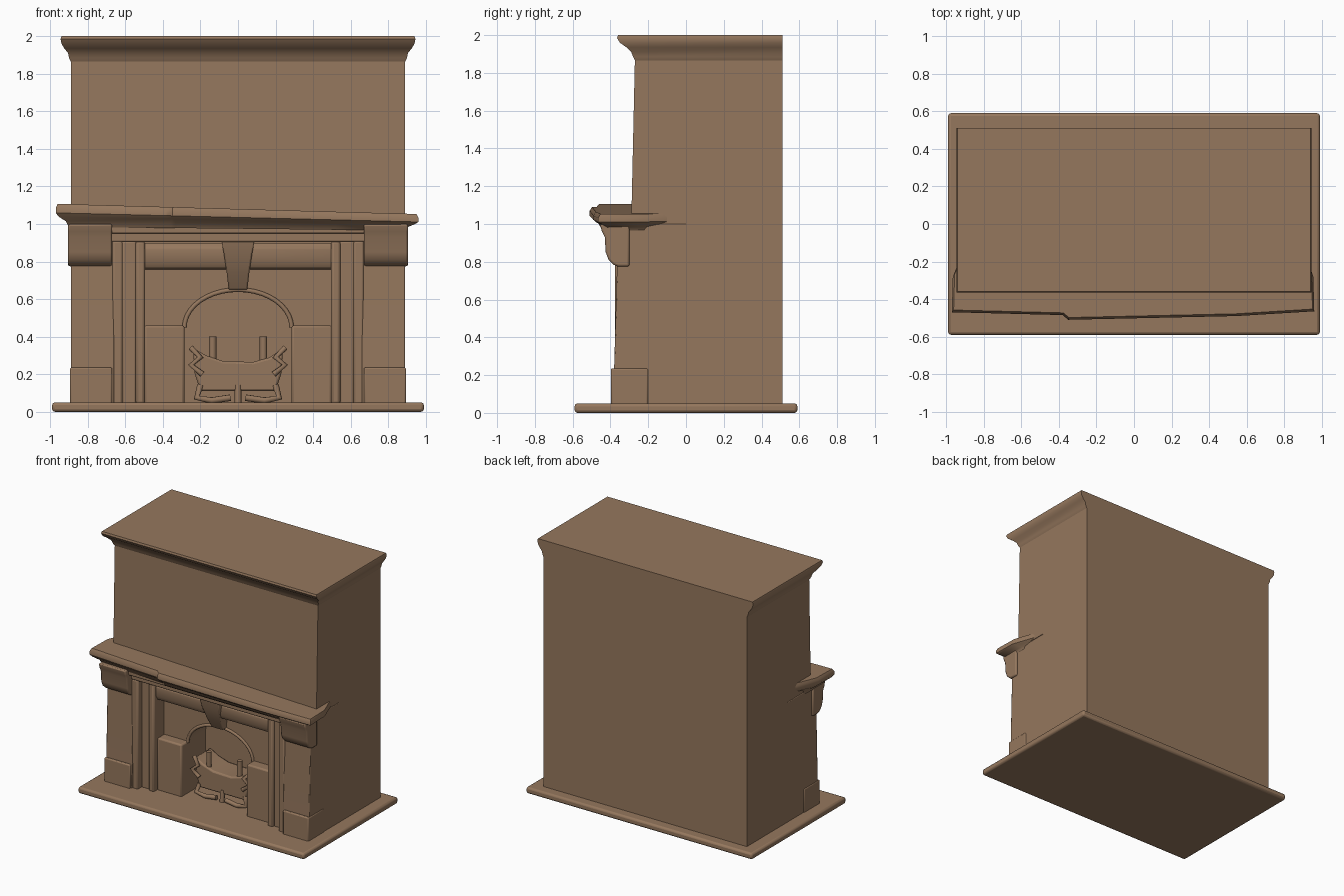
import bpy, bmesh, math
from mathutils import Vector

cube = bpy.data.objects.get("Cube")
if cube:
    bpy.data.objects.remove(cube, do_unlink=True)

BROWN = (0.30, 0.185, 0.11, 1)
mat = bpy.data.materials.new("warm brown")
mat.use_nodes = True
mat.diffuse_color = BROWN
mat.node_tree.nodes["Principled BSDF"].inputs["Base Color"].default_value = BROWN


def finish(bm, name, bevel=0.0):
    bmesh.ops.recalc_face_normals(bm, faces=bm.faces)
    me = bpy.data.meshes.new(name)
    bm.to_mesh(me)
    bm.free()
    ob = bpy.data.objects.new(name, me)
    bpy.context.collection.objects.link(ob)
    me.materials.append(mat)
    if bevel:
        mod = ob.modifiers.new("soft edges", "BEVEL")
        mod.width, mod.segments, mod.limit_method = bevel, 2, "ANGLE"
    bpy.ops.object.select_all(action="DESELECT")
    ob.select_set(True)
    bpy.context.view_layer.objects.active = ob
    bpy.ops.object.shade_smooth_by_angle(angle=math.radians(35))
    return ob


def loft(name, rings, bevel=0.0):
    """Skin a stack of closed rings and cap both ends."""
    bm = bmesh.new()
    loops = [[bm.verts.new(p) for p in ring] for ring in rings]
    n = len(loops[0])
    for a, b in zip(loops, loops[1:]):
        for i in range(n):
            j = (i + 1) % n
            bm.faces.new((a[i], a[j], b[j], b[i]))
    bm.faces.new(loops[0])
    bm.faces.new(loops[-1])
    return finish(bm, name, bevel)


def box(name, x0, x1, y0, y1, z0, z1, bevel=0.008):
    ring = ((x0, y0), (x1, y0), (x1, y1), (x0, y1))
    return loft(name, [[(x, y, z) for x, y in ring] for z in (z0, z1)], bevel)


def prism_x(name, profile, x0, x1, bevel=0.006):
    return loft(name, [[(x, y, z) for y, z in profile] for x in (x0, x1)], bevel)


def prism_y(name, profile, y0, y1, bevel=0.006):
    return loft(name, [[(x, y, z) for x, z in profile] for y in (y0, y1)], bevel)


def rod(name, points, radius):
    """Round bar swept along a path."""
    cu = bpy.data.curves.new(name, "CURVE")
    cu.dimensions, cu.bevel_depth, cu.bevel_resolution = "3D", radius, 2
    cu.use_fill_caps = True
    sp = cu.splines.new("POLY")
    sp.points.add(len(points) - 1)
    for p, co in zip(sp.points, points):
        p.co = (*co, 1)
    cu.materials.append(mat)
    ob = bpy.data.objects.new(name, cu)
    bpy.context.collection.objects.link(ob)
    return ob


BACK = 0.51

# hearth slab
box("hearth_slab", -0.99, 0.99, -0.59, 0.59, 0, 0.05, 0.015)

# chimney breast, leaning back slightly, and the solid rear below it
prism_x("chimney_breast", [(-0.29, 1.0), (BACK, 1.0), (BACK, 1.9), (-0.27, 1.9)], -0.89, 0.89, 0)
box("rear_body", -0.89, 0.89, 0.0, BACK, 0.04, 1.0, 0)

# crown moulding: half width, front and height of each ring
crown = [(0.89, -0.27, 1.865), (0.9, -0.28, 1.885), (0.905, -0.29, 1.91), (0.925, -0.315, 1.935),
         (0.94, -0.35, 1.96), (0.945, -0.365, 1.985), (0.94, -0.36, 2.0)]
loft("crown_moulding", [[(-w, f, z), (w, f, z), (w, BACK, z), (-w, BACK, z)] for w, f, z in crown])

# mantel shelf: uneven front edge, fading into the sides, sinking to the left
plan = [(-0.97, -0.47), (-0.38, -0.485), (-0.35, -0.51), (0.55, -0.49), (0.96, -0.465),
        (0.955, -0.28), (0.89, -0.1), (-0.89, -0.1), (-0.965, -0.28)]


def shelf_ring(scale, push, z, slope):
    return [(x * scale, min(y + push, -0.1), z - slope * x) for x, y in plan]


loft("mantel_shelf", [shelf_ring(0.93, 0.06, 0.975, 0.01), shelf_ring(0.945, 0.045, 1.0, 0.015),
                      shelf_ring(0.985, 0.015, 1.02, 0.02), shelf_ring(1, 0, 1.035, 0.025),
                      shelf_ring(1, 0, 1.06, 0.028), shelf_ring(0.99, 0.012, 1.08, 0.028)])

# fascia under the shelf, in two steps
box("upper_fascia", -0.68, 0.68, -0.41, 0.0, 0.95, 1.0)
box("lower_fascia", -0.68, 0.68, -0.375, 0.0, 0.905, 0.96)

# side piers with scrolled brackets, and stepped jambs inside them
bracket = [(-0.3, 1.0), (-0.455, 1.0), (-0.445, 0.96), (-0.43, 0.93), (-0.425, 0.85),
           (-0.41, 0.81), (-0.385, 0.785), (-0.36, 0.775), (-0.3, 0.775)]
pier = [(0.01, 0.04), (-0.385, 0.04), (-0.38, 0.25), (-0.365, 0.78), (-0.365, 1.0), (0.01, 1.0)]
for side, s in (("left", 1), ("right", -1)):
    prism_x(side + "_pier", pier, s * 0.66, s * 0.89)
    box(side + "_plinth", *sorted((s * 0.67, s * 0.895)), -0.398, -0.2, 0.04, 0.235)
    prism_x(side + "_bracket", bracket, s * 0.67, s * 0.905, 0.01)
    box(side + "_outer_jamb", *sorted((s * 0.615, s * 0.67)), -0.375, 0.0, 0.04, 0.91, 0.012)
    box(side + "_middle_jamb", *sorted((s * 0.54, s * 0.62)), -0.325, 0.0, 0.04, 0.91, 0.012)
    box(side + "_inner_jamb", *sorted((s * 0.495, s * 0.545)), -0.345, 0.0, 0.04, 0.91, 0.015)
    box(side + "_hob_block", *sorted((s * 0.285, s * 0.5)), -0.3, 0.0, 0.04, 0.46, 0.012)

# back panel with the arched firebox opening
arch = [(0.285 * math.cos(t), 0.45 + 0.2 * math.sin(t))
        for t in (math.pi * i / 20 for i in range(21))]
panel = [(0.285, 0.04), *arch, (-0.285, 0.04), (-0.5, 0.04), (-0.5, 0.92), (0.5, 0.92), (0.5, 0.04)]
prism_y("arched_panel", panel, -0.22, 0.01, 0)

# raised rim along the arch
rod("arch_rim", [(x, -0.22, z) for x, z in arch], 0.012)

# rounded frieze with a tapered keystone
frieze = [(-0.2, 0.9), (-0.3, 0.9), (-0.32, 0.87), (-0.32, 0.8), (-0.3, 0.765), (-0.2, 0.755)]
prism_x("frieze", frieze, -0.5, 0.5)
loft("keystone", [[(-w, f, z), (w, f, z), (w, -0.15, z), (-w, -0.15, z)]
                  for w, f, z in ((0.05, -0.26, 0.65), (0.06, -0.31, 0.74),
                                  (0.075, -0.35, 0.84), (0.09, -0.365, 0.92))], 0.008)

# fire basket with a sagging top edge
basket = [(-0.2, 0.11), (0.2, 0.11), (0.23, 0.2), (0.24, 0.34), (0.17, 0.29), (0.08, 0.265),
          (-0.08, 0.27), (-0.17, 0.3), (-0.24, 0.34), (-0.23, 0.2)]
prism_y("fire_basket", basket, -0.2, 0.0, 0.012)
rod("basket_centre_leg", [(0, -0.19, 0.14), (0, -0.2, 0.045)], 0.018)
for side, s in (("left", 1), ("right", -1)):
    rod(side + "_basket_foot", [(s * 0.2, -0.19, 0.14), (s * 0.22, -0.21, 0.075),
                                (s * 0.14, -0.21, 0.06), (s * 0.04, -0.21, 0.075)], 0.018)
    rod(side + "_andiron_post", [(s * 0.135, -0.17, 0.26), (s * 0.135, -0.17, 0.4)], 0.02)
    rod(side + "_andiron_curl", [(s * 0.25, -0.19, 0.34), (s * 0.2, -0.215, 0.29),
                                 (s * 0.25, -0.215, 0.25), (s * 0.19, -0.215, 0.2)], 0.016)
